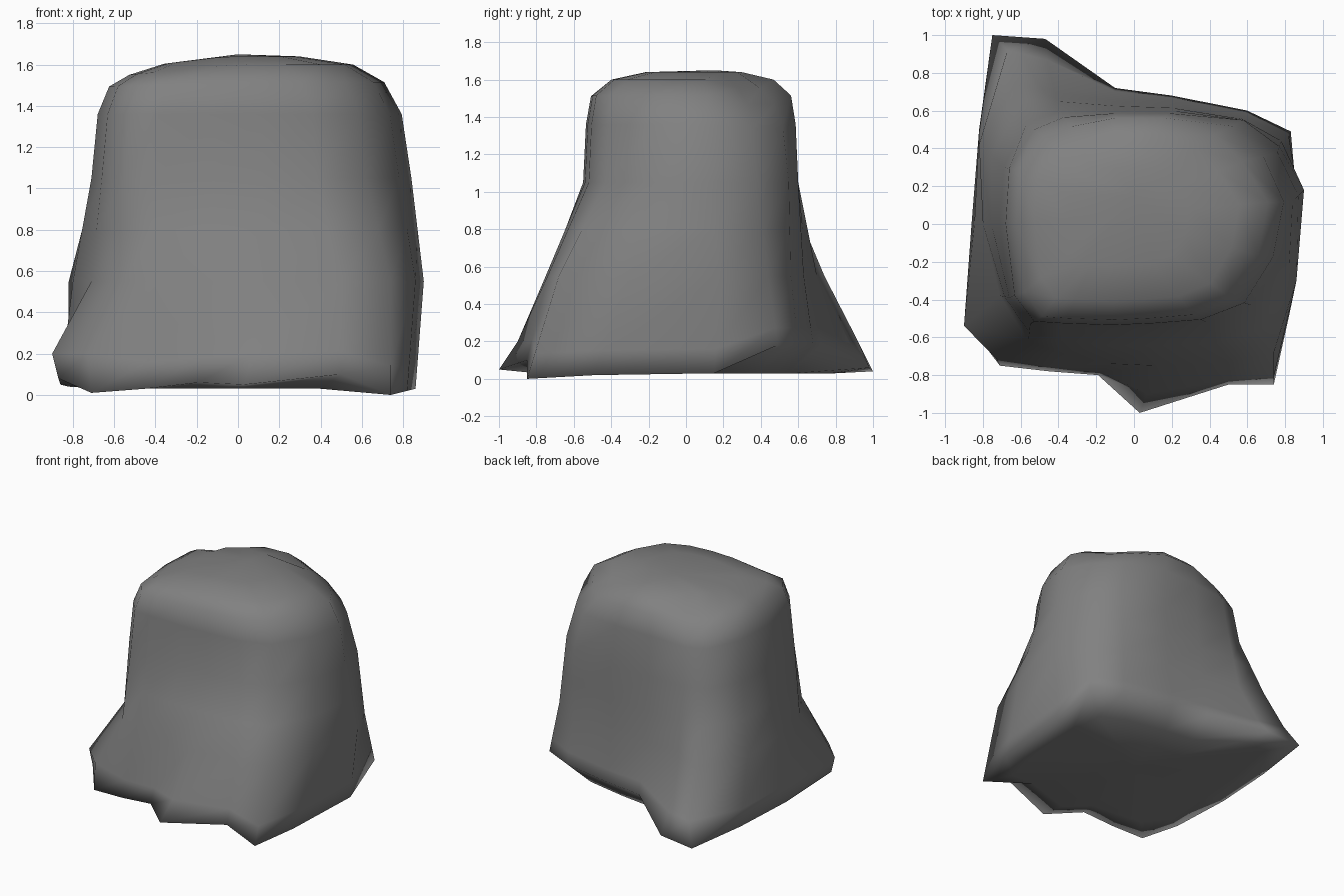
import bpy, bmesh
from mathutils import Vector

if "Cube" in bpy.data.objects:
    bpy.data.objects.remove(bpy.data.objects["Cube"])

# Plan outlines of the boulder, counter-clockwise from the front left corner
base = [(-.71, -.75, .01), (-.45, -.78, .03), (-.19, -.80, .06), (.03, -1.0, .05),
        (.50, -.85, .10), (.74, -.85, 0), (.82, -.49, .02), (.86, .15, .03),
        (.83, .49, .18), (.60, .60, .18), (.20, .68, .18), (-.10, .72, .18),
        (-.47, .98, .06), (-.75, 1.0, .04), (-.82, .50, .04), (-.86, 0, .05),
        (-.87, -.54, .08)]
waist = [(-.56, -.62), (-.40, -.68), (-.12, -.74), (.12, -.75), (.50, -.74),
         (.74, -.68), (.86, -.30), (.90, .18), (.78, .44), (.57, .56),
         (.20, .63), (-.10, .65), (-.42, .70), (-.63, .74), (-.82, .42),
         (-.80, 0), (-.71, -.38)]
crown = [(-.55, -.53), (-.40, -.54), (-.12, -.55), (.12, -.54), (.38, -.52),
         (.62, -.43), (.78, -.18), (.84, .12), (.76, .38), (.58, .55),
         (.20, .60), (-.10, .60), (-.40, .60), (-.57, .53), (-.69, .30),
         (-.71, 0), (-.66, -.39)]


def at(ring, z):
    return [Vector((p[0], p[1], z)) for p in ring]


def blend(a, b, t):
    return [p.lerp(q, t) for p, q in zip(a, b)]


def shrink(ring, sx, sy, z, drop=0, cut=1.0):
    # drop lowers the left end of the top, cut trims the two back corners
    out = []
    for i, p in enumerate(ring):
        c = cut if i in (8, 9, 12, 13) else 1
        out.append(Vector((-.1 + (p.x + .1) * sx * c, .05 + (p.y - .05) * sy * c,
                           z - drop * max(0, -p.x) - (1 - c) * .5)))
    return out


foot = [Vector(p) for p in base]
mid, top = at(waist, .55), at(crown, 1.05)
low = blend(foot, mid, .25)
low[0] = Vector((-.73, -.71, .2))      # bulging front left toe
low[16] = Vector((-.90, -.54, .2))
low[3] = Vector((.07, -.90, .2))       # front lip
low[12] = Vector((-.46, .87, .2))      # back left spur
low[13] = Vector((-.67, .92, .2))
under = [Vector((p.x * .8, p.y * .8, .03)) for p in foot]
rings = [under, foot, low, mid, blend(mid, top, .5), top,
         shrink(top, .95, .975, 1.36, 0, .96),
         shrink(top, .86, .93, 1.515, .03, .91),
         shrink(top, .70, .76, 1.60, .07, .91),
         shrink(top, .42, .45, 1.64, .05)]

# Loft the outlines into one closed rock
bm = bmesh.new()
loops = [[bm.verts.new(p) for p in r] for r in rings]
n = len(base)
for a, b in zip(loops, loops[1:]):
    for i in range(n):
        j = (i + 1) % n
        bm.faces.new((a[i], a[j], b[j], b[i]))
peak = bm.verts.new((0, .15, 1.65))
below = bm.verts.new((0, 0, .03))
for i in range(n):
    j = (i + 1) % n
    bm.faces.new((loops[-1][i], loops[-1][j], peak))
    bm.faces.new((loops[0][j], loops[0][i], below))
bmesh.ops.recalc_face_normals(bm, faces=bm.faces)
for f in bm.faces:
    f.smooth = True
mesh = bpy.data.meshes.new("boulder")
bm.to_mesh(mesh)
bm.free()
boulder = bpy.data.objects.new("boulder", mesh)
bpy.context.collection.objects.link(boulder)

# Dark grey stone
stone = bpy.data.materials.new("dark_stone")
stone.diffuse_color = (.22, .22, .22, 1)
stone.use_nodes = True
stone.node_tree.nodes["Principled BSDF"].inputs["Base Color"].default_value = stone.diffuse_color
mesh.materials.append(stone)
